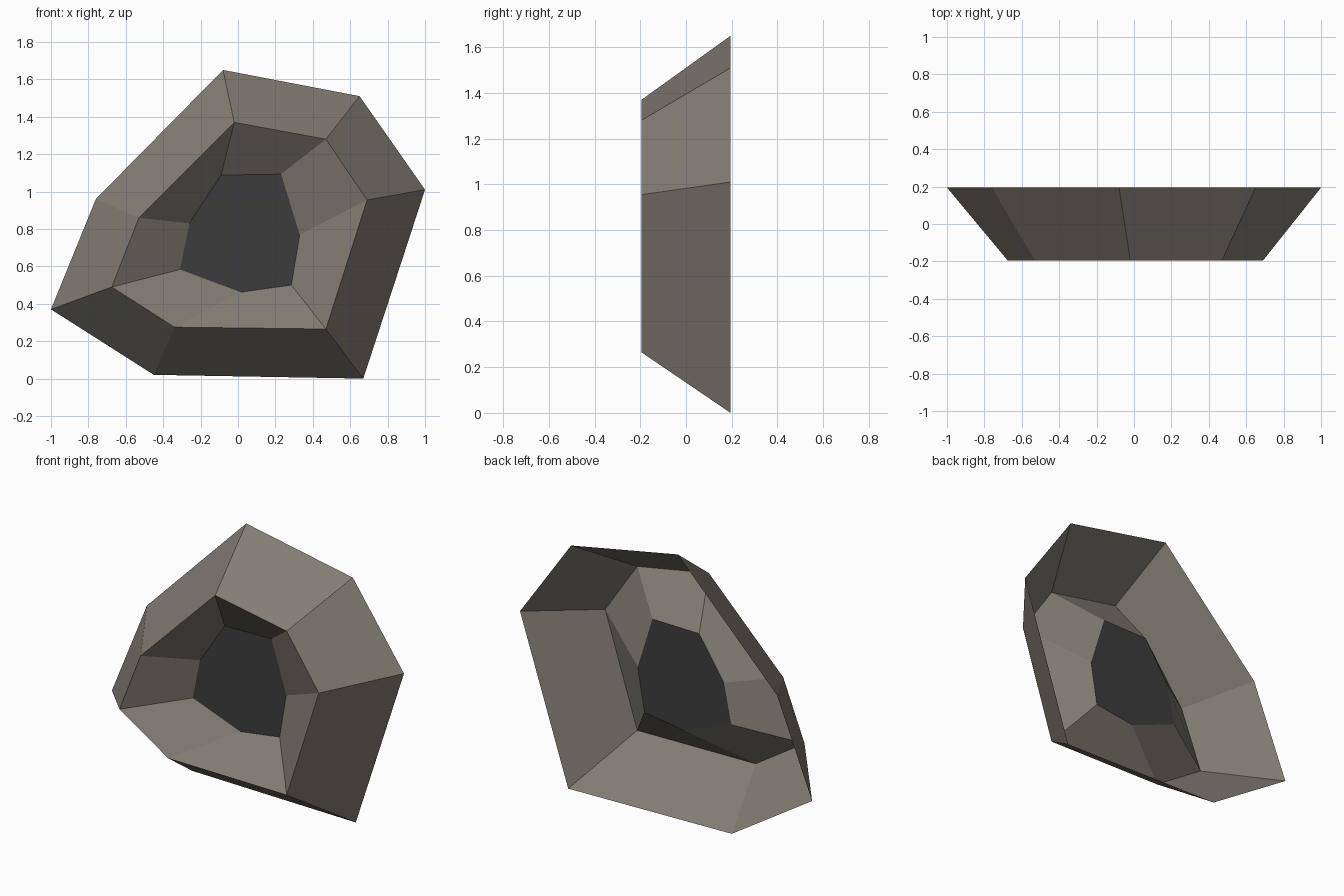
import bpy, bmesh

if "Cube" in bpy.data.objects:
    bpy.data.objects.remove(bpy.data.objects["Cube"])


def material(name, rgb):
    m = bpy.data.materials.new(name)
    m.diffuse_color = (*rgb, 1)
    m.use_nodes = True
    m.node_tree.nodes["Principled BSDF"].inputs["Base Color"].default_value = m.diffuse_color
    return m


stone = material("brown grey stone", (0.225, 0.205, 0.172))
dark = material("dark grey", (0.046, 0.046, 0.047))

# Irregular seven-sided outlines (x, z), clockwise from the top
outer = [(-0.08, 1.65), (0.65, 1.51), (1.0, 1.01), (0.67, 0.0),
         (-0.45, 0.02), (-1.0, 0.37), (-0.76, 0.96)]
ridge = [(-0.02, 1.37), (0.47, 1.28), (0.69, 0.955), (0.47, 0.265),
         (-0.34, 0.275), (-0.675, 0.49), (-0.53, 0.86)]
inner = [(-0.09, 1.088), (0.23, 1.093), (0.33, 0.77), (0.285, 0.5),
         (0.015, 0.462), (-0.31, 0.583), (-0.26, 0.83)]


def build(name, rings, mat, cap=False):
    """Join successive (outline, y) rings with quads, or fill a single ring."""
    bm = bmesh.new()
    loops = [[bm.verts.new((x, y, z)) for x, z in pts] for pts, y in rings]
    for a, b in zip(loops, loops[1:]):
        n = len(a)
        for i in range(n):
            j = (i + 1) % n
            bm.faces.new((a[i], b[i], b[j], a[j]))
    if cap:
        bm.faces.new(loops[-1][::-1])
    # Make the faces point to the front
    bm.normal_update()
    for f in bm.faces:
        if f.normal.y > 0:
            f.normal_flip()
    me = bpy.data.meshes.new(name)
    bm.to_mesh(me)
    bm.free()
    me.materials.append(mat)
    ob = bpy.data.objects.new(name, me)
    bpy.context.collection.objects.link(ob)
    return ob


# Open-backed crater shell: slope up to the ridge, then down into the bowl
build("crater_shell", [(outer, 0.195), (ridge, -0.195), (inner, 0.0)], stone)
# Flat dark floor
build("crater_floor", [(inner, 0.0)], dark, cap=True)
